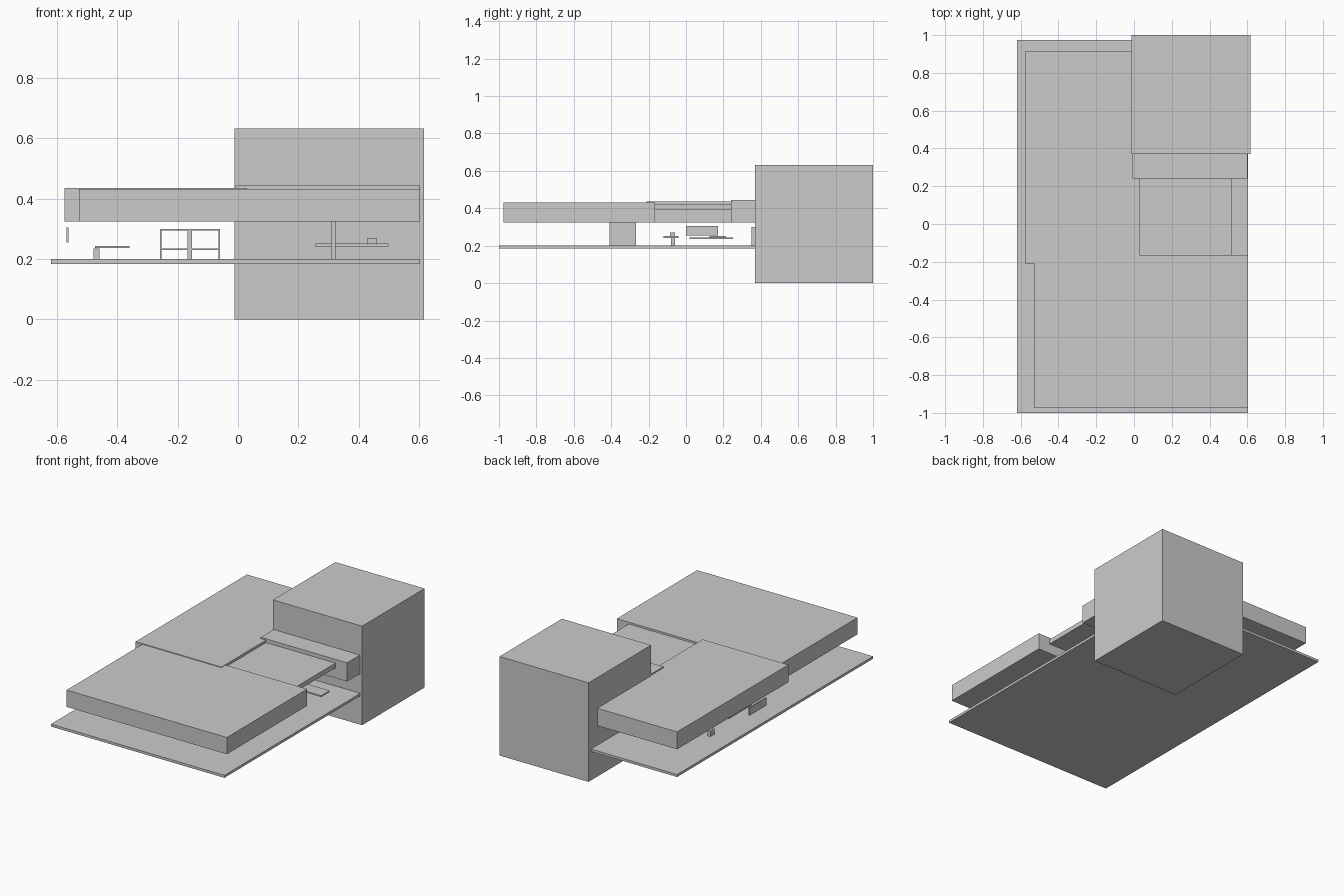
import bpy
import bmesh

if "Cube" in bpy.data.objects:
    bpy.data.objects.remove(bpy.data.objects["Cube"], do_unlink=True)


def box(name, x, y, z):
    """Flat-faced box given its extent along each axis."""
    bm = bmesh.new()
    bmesh.ops.create_cube(bm, size=1)
    for v in bm.verts:
        v.co = [lo + (c + 0.5) * (hi - lo) for c, (lo, hi) in zip(v.co, (x, y, z))]
    mesh = bpy.data.meshes.new(name)
    bm.to_mesh(mesh)
    bm.free()
    obj = bpy.data.objects.new(name, mesh)
    bpy.context.collection.objects.link(obj)
    return obj


FLOOR, CEILING = 0.2, 0.325

# Main masses
box("floor_slab", (-0.62, 0.604), (-1, 0.975), (0.184, FLOOR))
box("tower_block", (-0.012, 0.617), (0.37, 1), (0, 0.632))

# Stepped roofs
box("front_roof", (-0.528, 0.604), (-0.975, -0.165), (CEILING, 0.432))
box("side_roof", (-0.576, 0.03), (-0.21, 0.912), (CEILING, 0.436))
box("courtyard_canopy", (0.03, 0.52), (-0.165, 0.24), (0.39, 0.42))
box("tower_canopy", (-0.008, 0.602), (0.24, 0.37), (CEILING, 0.444))

# Wall under the front roof
box("partition_wall", (0.31, 0.323), (-0.41, -0.268), (FLOOR, CEILING))

# Tables in the courtyard
box("courtyard_table", (0.255, 0.5), (0.125, 0.21), (0.242, 0.251))
box("dining_table", (0.255, 0.5), (-0.12, -0.04), (0.242, 0.251))
box("dining_table_leg", (0.31, 0.323), (-0.08, -0.06), (FLOOR, 0.242))
box("table_box", (0.43, 0.46), (-0.085, -0.06), (0.251, 0.27))

# Furniture under the side roof
box("desk_top", (-0.475, -0.36), (0.02, 0.25), (0.237, 0.243))
box("low_stand", (-0.48, -0.46), (0.4, 0.44), (FLOOR, 0.235))
box("hanging_screen", (-0.569, -0.562), (0, 0.17), (0.255, 0.305))

# Open shelf unit
SHELF_Y = (0.35, 0.4)
for i, z in enumerate((0.232, 0.297)):
    box(f"shelf_board_{i}", (-0.258, -0.06), SHELF_Y, (z - 0.003, z + 0.003))
for side, x in (("left", -0.062), ("right", -0.256)):
    box(f"shelf_side_{side}", (x - 0.002, x + 0.002), SHELF_Y, (FLOOR, 0.3))
box("shelf_post", (-0.168, -0.152), SHELF_Y, (FLOOR, 0.3))
